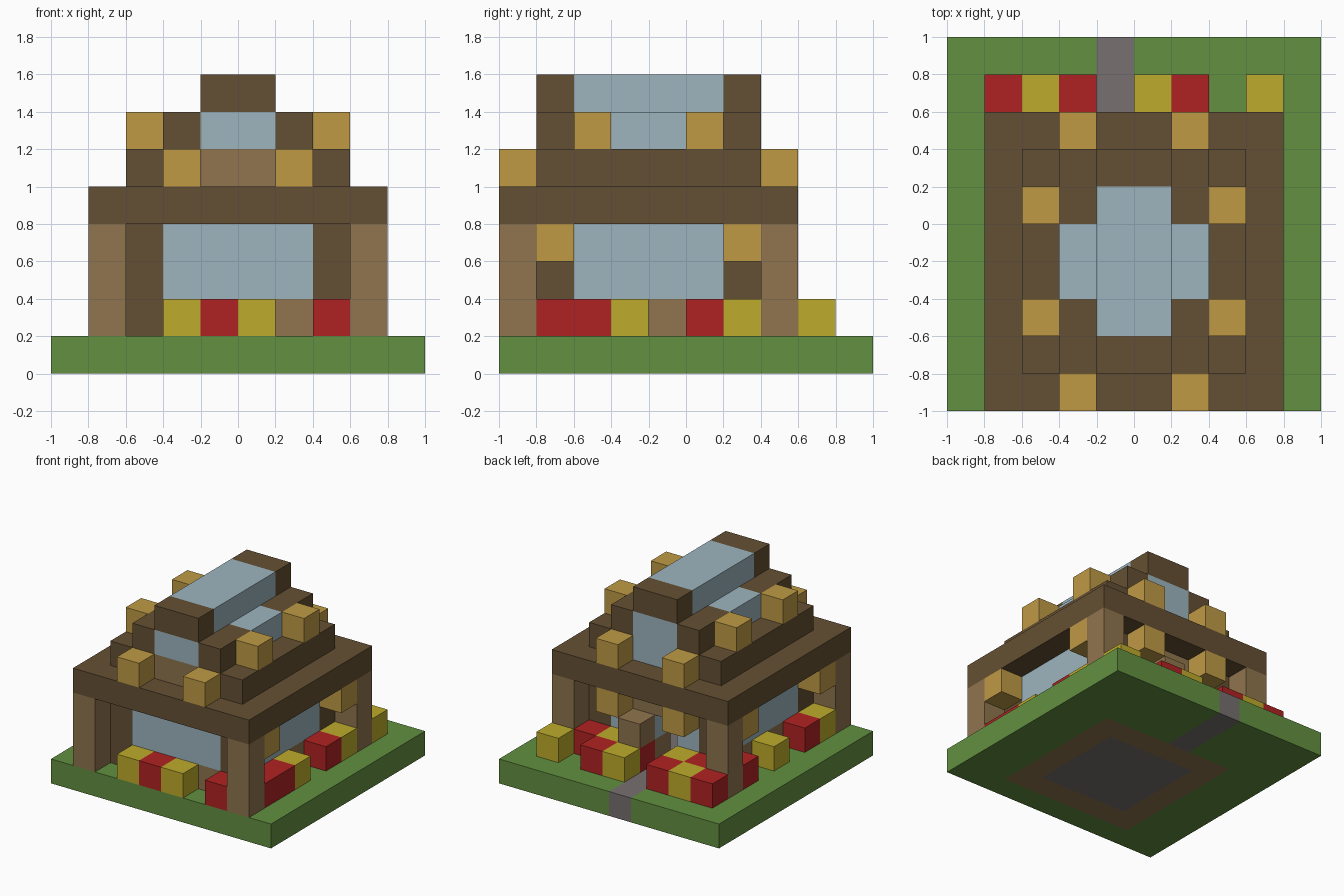
import bpy
import bmesh
from mathutils import Matrix, Vector

CELL = 0.2   # edge length of one block
GRID = 10    # blocks along the base

if "Cube" in bpy.data.objects:
    bpy.data.objects.remove(bpy.data.objects["Cube"], do_unlink=True)


def make_material(name, hex_colour):
    """Flat material from an sRGB hex string, stored as linear values."""
    srgb = [c / 255 for c in bytes.fromhex(hex_colour)]
    linear = [c / 12.92 if c < 0.04 else ((c + 0.055) / 1.055) ** 2.4 for c in srgb]
    material = bpy.data.materials.new(name)
    material.use_nodes = True
    material.diffuse_color = (*linear, 1)
    shader = material.node_tree.nodes["Principled BSDF"]
    shader.inputs["Base Color"].default_value = (*linear, 1)
    shader.inputs["Roughness"].default_value = 1
    return material


grass = make_material("grass green", "629040")
stone = make_material("stone grey", "777070")
timber = make_material("dark timber", "655033")
plank = make_material("light plank", "90754E")
tan = make_material("tan wood", "BF9A45")
glass = make_material("pale glass", "9DB5BF")
red = make_material("flower red", "B02222")
yellow = make_material("flower yellow", "BFAB2C")


def part(name, material, *boxes, mirror=False):
    """One object from boxes given as x, y and z ranges in blocks."""
    bm = bmesh.new()
    if mirror:
        boxes += tuple((GRID - b[1], GRID - b[0], *b[2:]) for b in boxes)
    for x0, x1, y0, y1, z0, z1 in boxes:
        size = Vector((x1 - x0, y1 - y0, z1 - z0)) * CELL
        centre = Vector((x0 + x1 - GRID, y0 + y1 - GRID, z0 + z1)) * CELL / 2
        bmesh.ops.create_cube(bm, size=1, matrix=Matrix.LocRotScale(centre, None, size))
    mesh = bpy.data.meshes.new(name)
    bm.to_mesh(mesh)
    bm.free()
    mesh.materials.append(material)
    obj = bpy.data.objects.new(name, mesh)
    bpy.context.collection.objects.link(obj)


def flower_row(name, pattern, x=None, y=None):
    """Flower blocks along x at a fixed y, or along y at a fixed x."""
    for letter, material in (("R", red), ("Y", yellow)):
        spots = [i for i, c in enumerate(pattern) if c == letter]
        cells = [(i, y) if x is None else (x, i) for i in spots]
        if cells:
            label = f"{name} {material.name}"
            part(label, material, *[(i, i + 1, j, j + 1, 1, 2) for i, j in cells])


# Ground slab with path, foundation ring and floor
part("lawn", grass, (0, 10, 0, 1, 0, 1), (0, 2, 1, 7, 0, 1), (8, 10, 1, 7, 0, 1),
     (0, 4, 7, 10, 0, 1), (5, 10, 7, 10, 0, 1))
part("path", stone, (4, 5, 7, 10, 0, 1))
part("floor", stone, (3, 7, 2, 6, 0, 1))
part("foundation", plank, (2, 8, 1, 2, 0, 1), (2, 8, 6, 7, 0, 1),
     (2, 3, 2, 6, 0, 1), (7, 8, 2, 6, 0, 1))

# Porch posts and wall corners
part("porch posts", plank, (1, 2, 0, 1, 1, 4), (1, 2, 7, 8, 1, 4), mirror=True)
part("wall corners", timber, (2, 3, 1, 2, 1, 4), (2, 3, 6, 7, 1, 4), mirror=True)

# Side and front walls with windows
part("side sills", plank, (2, 3, 2, 6, 1, 2), mirror=True)
part("side windows", glass, (2, 3, 2, 6, 2, 4), mirror=True)
part("front sill", plank, (3, 7, 1, 2, 1, 2))
part("front window", glass, (3, 7, 1, 2, 2, 4))

# Back wall around the doorway
part("back wall", plank, (3, 4, 6, 7, 1, 2), (5, 7, 6, 7, 1, 2), (3, 7, 6, 7, 3, 4))
part("back windows", glass, (3, 4, 6, 7, 2, 3), (5, 7, 6, 7, 2, 3))
part("door box", plank, (5, 6, 7, 8, 2, 3))

# Brackets under the eaves
part("side brackets", tan, (1, 2, 1, 2, 3, 4), (1, 2, 6, 7, 3, 4), mirror=True)
part("back brackets", tan, (3, 4, 7, 8, 3, 4), mirror=True)

# Stepped roof
part("eaves", timber, (1, 9, 0, 2, 4, 5), (1, 9, 6, 8, 4, 5),
     (1, 3, 2, 6, 4, 5), (7, 9, 2, 6, 4, 5))
part("lower roof step", timber, (2, 3, 1, 7, 5, 6), (3, 4, 1, 7, 5, 6), mirror=True)
part("upper roof step", timber, (3, 4, 1, 3, 6, 7), (3, 4, 5, 7, 6, 7), mirror=True)
part("ridge ends", timber, (4, 6, 1, 2, 7, 8), (4, 6, 6, 7, 7, 8))

# Roof glazing and gables
part("ridge skylight", glass, (4, 6, 2, 6, 7, 8))
part("side skylights", glass, (3, 4, 3, 5, 6, 7), mirror=True)
part("front gable panel", plank, (4, 6, 1, 2, 5, 6))
part("front gable window", glass, (4, 6, 1, 2, 6, 7))
part("back gable window", glass, (4, 6, 6, 7, 5, 7))

# Tan blocks on the roof
part("gable blocks", tan, (3, 4, 0, 1, 5, 6), (3, 4, 7, 8, 5, 6), mirror=True)
part("slope blocks", tan, (2, 3, 2, 3, 6, 7), (2, 3, 5, 6, 6, 7), mirror=True)

# Flower beds around the house
flower_row("front bed", "...YRY.R", y=0)
flower_row("back outer bed", ".RYR.YR.Y", y=8)
flower_row("back inner bed", "..RY.RYR", y=7)
flower_row("left bed", ".RRY.RY", x=8)
flower_row("right bed", ".YR.Y.R", x=1)
